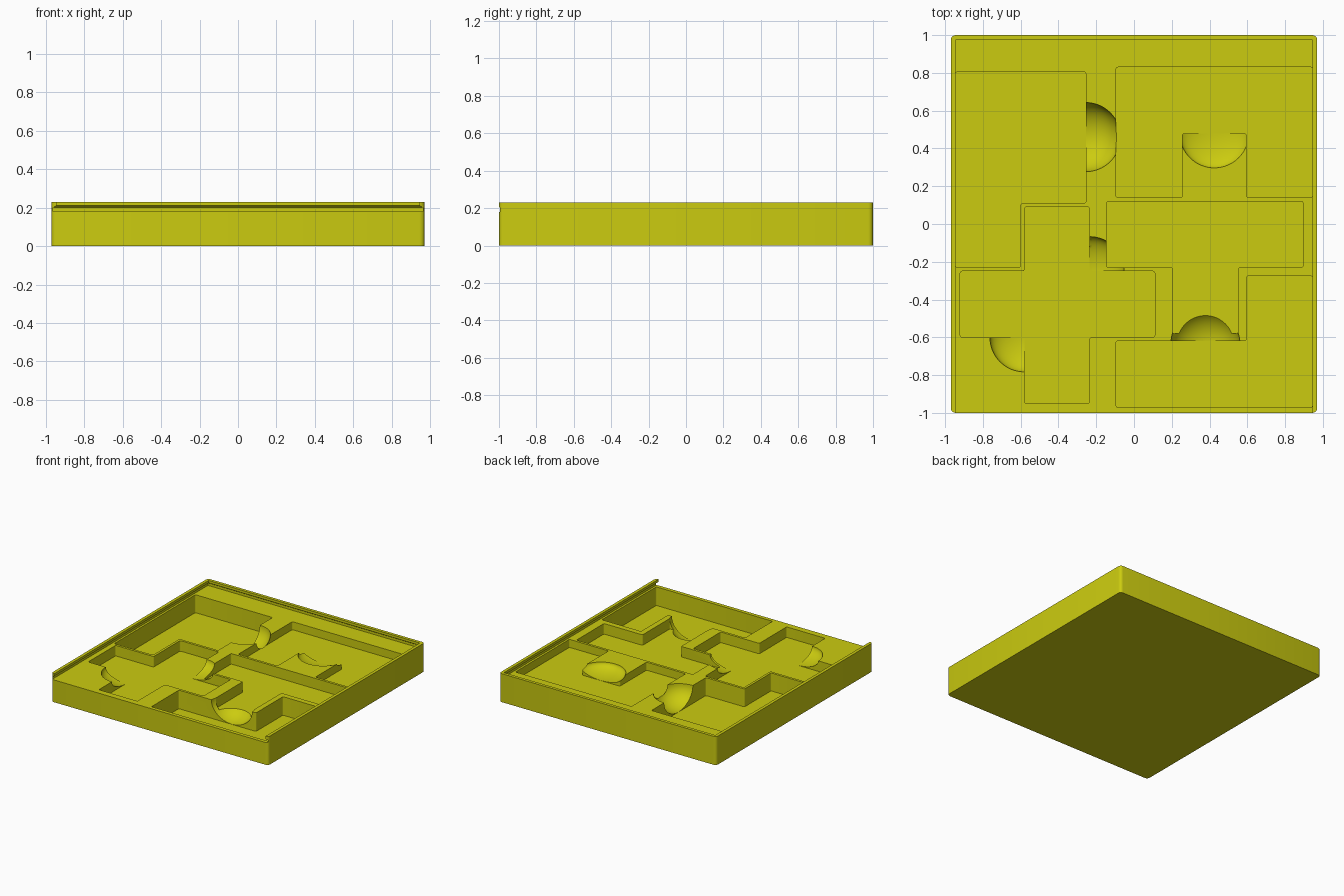
import bpy, bmesh, math

if "Cube" in bpy.data.objects:
    bpy.data.objects.remove(bpy.data.objects["Cube"])

yellow = bpy.data.materials.new("olive_yellow")
yellow.diffuse_color = (0.60, 0.60, 0.005, 1)
yellow.use_nodes = True
yellow.node_tree.nodes["Principled BSDF"].inputs["Base Color"].default_value = yellow.diffuse_color
DECK = 0.18          # level that the sliding lid rests on


def finish(name, bm):
    bmesh.ops.recalc_face_normals(bm, faces=bm.faces)
    mesh = bpy.data.meshes.new(name)
    bm.to_mesh(mesh)
    bm.free()
    ob = bpy.data.objects.new(name, mesh)
    bpy.context.collection.objects.link(ob)
    mesh.materials.append(yellow)
    return ob


def loft(name, rings, radius=0.0):
    """Closed solid through rings of equal point count; upright edges rounded."""
    bm = bmesh.new()
    loops = [[bm.verts.new(p) for p in ring] for ring in rings]
    n = len(loops[0])
    for a, b in zip(loops, loops[1:]):
        for i in range(n):
            bm.faces.new((a[i], a[(i + 1) % n], b[(i + 1) % n], b[i]))
    bm.faces.new(loops[0][::-1])
    bm.faces.new(loops[-1])
    if radius:
        upright = [e for e in bm.edges
                   if abs(e.verts[0].co.z - e.verts[1].co.z) > 1e-4]
        bmesh.ops.bevel(bm, geom=upright, offset=radius, segments=4,
                        profile=0.5, affect='EDGES')
    return finish(name, bm)


def prism(name, outline, z0, z1, radius=0.0):
    return loft(name, [[(x, y, z) for x, y in outline] for z in (z0, z1)], radius)


def bowl(name, x, y, depth, r=0.183):
    bm = bmesh.new()
    bmesh.ops.create_uvsphere(bm, u_segments=64, v_segments=32, radius=1)
    for v in bm.verts:
        v.co = (x + v.co.x * r, y + v.co.y * r, DECK + v.co.z * (depth - 0.001))
    return finish(name, bm)


def rect(x0, y0, x1, y1):
    return [(x0, y0), (x1, y0), (x1, y1), (x0, y1)]


# Tray block
tray = prism("tray", rect(-0.97, -1, 0.97, 1), 0, 0.23, 0.025)

# Lid channel, open at the front, with an undercut lip
cutters = [loft("lid_channel", [
    [(x, y, z) for x, y in rect(-hx, -1.1, hx, back)]
    for z, hx, back in ((DECK, 0.962, 0.99), (0.2, 0.962, 0.99),
                        (0.21, 0.945, 0.975), (0.3, 0.945, 0.975))])]

# Pockets: name, depth, outline, finger scoops
pockets = [
    ("square_hook_pocket", 0.145,
     [(-0.945, -0.23), (-0.6, -0.23), (-0.6, 0.11), (-0.255, 0.11),
      (-0.255, 0.805), (-0.945, 0.805)], [(-0.255, 0.46)]),
    ("u_pocket", 0.065,
     [(-0.095, 0.14), (0.255, 0.14), (0.255, 0.48), (0.595, 0.48),
      (0.595, 0.14), (0.945, 0.14), (0.945, 0.83), (-0.095, 0.83)],
     [(0.425, 0.48)]),
    ("cross_pocket", 0.085,
     [(-0.58, -0.95), (-0.235, -0.95), (-0.235, -0.6), (0.11, -0.6),
      (0.11, -0.25), (-0.235, -0.25), (-0.235, 0.09), (-0.58, 0.09),
      (-0.58, -0.25), (-0.92, -0.25), (-0.92, -0.6), (-0.58, -0.6)],
     [(-0.235, -0.25), (-0.58, -0.6)]),
    ("t_pocket", 0.085,
     [(0.205, -0.58), (0.55, -0.58), (0.55, -0.23), (0.895, -0.23),
      (0.895, 0.12), (-0.145, 0.12), (-0.145, -0.23), (0.205, -0.23)], []),
    ("corner_pocket", 0.15,
     [(-0.095, -0.97), (0.945, -0.97), (0.945, -0.275), (0.595, -0.275),
      (0.595, -0.62), (-0.095, -0.62)], [(0.378, -0.635)]),
]
for name, depth, outline, scoops in pockets:
    cutters.append(prism(name, outline, DECK - depth, DECK + 0.015, 0.01))
    for i, (x, y) in enumerate(scoops):
        cutters.append(bowl(f"{name}_scoop_{i}", x, y, depth))

# Carve everything out of the tray
bpy.context.view_layer.objects.active = tray
tray.select_set(True)
for c in cutters:
    m = tray.modifiers.new(c.name, 'BOOLEAN')
    m.operation, m.solver, m.object = 'DIFFERENCE', 'EXACT', c
    bpy.ops.object.modifier_apply(modifier=m.name)
for c in cutters:
    bpy.data.objects.remove(c, do_unlink=True)

bpy.ops.object.shade_smooth_by_angle(angle=math.radians(30))
